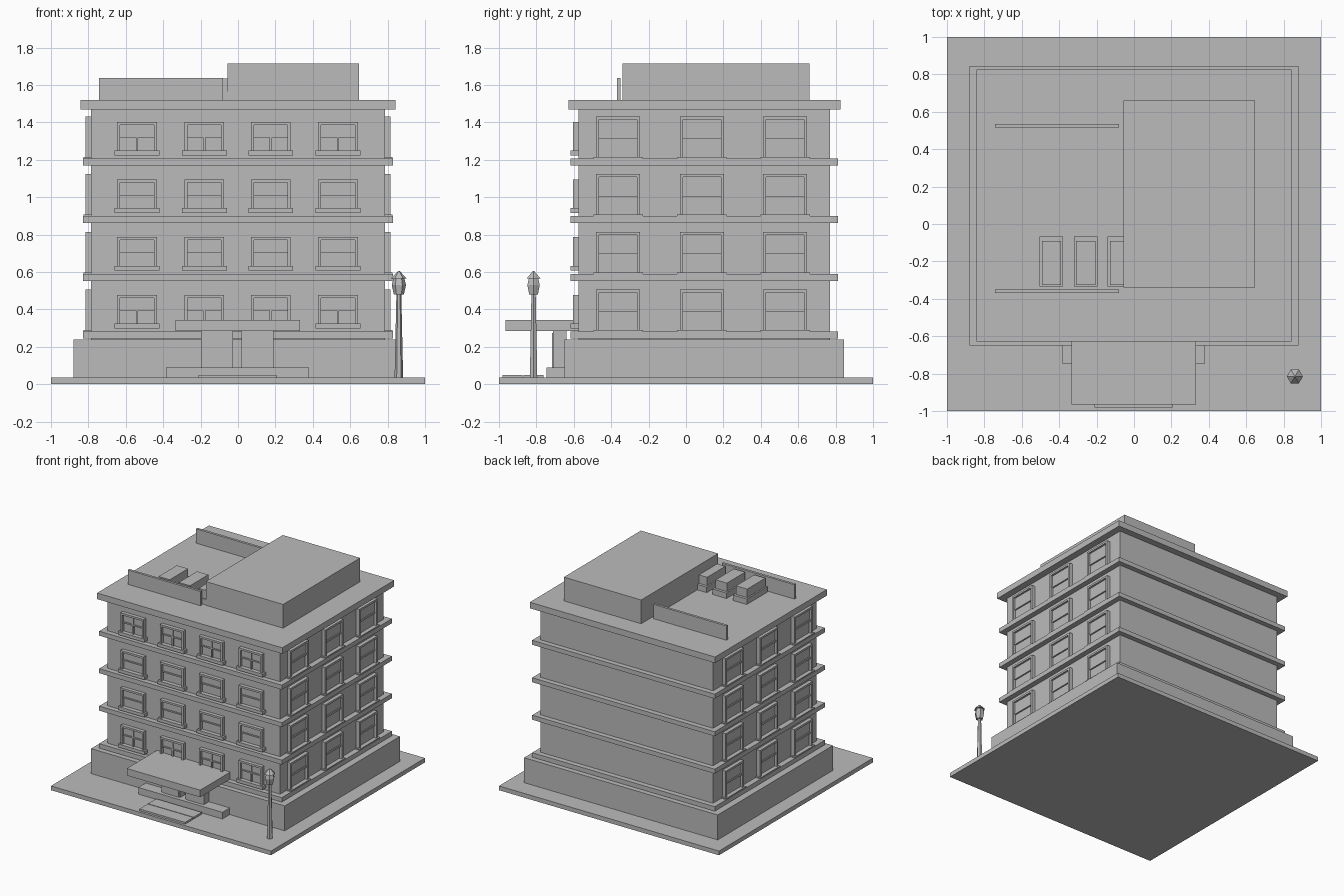
import bpy
from mathutils import Matrix, Vector

if "Cube" in bpy.data.objects:
    bpy.data.objects.remove(bpy.data.objects["Cube"], do_unlink=True)

stone = bpy.data.materials.new("plain_grey")
stone.use_nodes = True
GREY = (0.5, 0.5, 0.5, 1)
stone.diffuse_color = GREY
stone.node_tree.nodes["Principled BSDF"].inputs["Base Color"].default_value = GREY


def box(name, x, y, z, frame=None):
    """Box from (low, high) ranges, optionally placed by a matrix."""
    lo, hi = Vector((x[0], y[0], z[0])), Vector((x[1], y[1], z[1]))
    bpy.ops.mesh.primitive_cube_add(size=1)
    ob = bpy.context.object
    ob.name = name
    ob.data.transform(Matrix.Translation((lo + hi) / 2) @ Matrix.Diagonal((*(hi - lo), 1)))
    if frame:
        ob.data.transform(frame)
    ob.data.materials.append(stone)
    return ob


def hexagon(name, r1, r2, z1, z2):
    """Six-sided tapered piece of the street lamp."""
    bpy.ops.mesh.primitive_cone_add(vertices=6, radius1=r1, radius2=r2, depth=z2 - z1,
                                    location=(0.86, -0.815, (z1 + z2) / 2),
                                    rotation=(0, 0, 0.5236))
    ob = bpy.context.object
    ob.name = name
    ob.data.materials.append(stone)


def window(name, frame, w, h, sill, cross):
    """Window centred on local x, standing on z = 0, facing local -y."""
    t, half = 0.016, w / 2
    parts = [
        ("jamb_a", (-half, t - half), (-0.03, 0.01), (0, h)),
        ("jamb_b", (half - t, half), (-0.03, 0.01), (0, h)),
        ("head", (t - half, half - t), (-0.03, 0.01), (h - t, h)),
        ("pane", (t - half, half - t), (-0.008, 0.01), (0, h - t)),
        ("upper_sash", (t - half, half - t), (-0.014, 0), (h * 0.5, h - t)),
        ("rail", (t - half, half - t), (-0.02, 0), (h * 0.45, h * 0.52)),
        ("sill", (-half - 0.014, half + 0.014), (-0.042, 0.01), (-sill, 0)),
    ]
    if cross:
        parts.append(("mullion", (-0.006, 0.006), (-0.02, 0), (0, h - t)))
    for part, x, y, z in parts:
        box(name + "_" + part, x, y, z, frame)


# Ground, plinth, walls and cornice
box("ground_slab", (-1, 1), (-1, 1), (0, 0.035))
box("plinth", (-0.88, 0.88), (-0.65, 0.845), (0.03, 0.24))
box("walls", (-0.785, 0.785), (-0.575, 0.77), (0.2, 1.48))
box("cornice", (-0.842, 0.842), (-0.627, 0.825), (1.47, 1.52))

# Floors: ledge and windows on the front and both sides
for floor in range(4):
    up = floor * 0.308
    box("floor_ledge", (-0.83, 0.83), (-0.617, 0.812), (0.245 + up, 0.282 + up))
    for x in (-0.54, -0.18, 0.175, 0.535):
        place = Matrix.Translation((x, -0.575, 0.325 + up))
        window("front_window", place, 0.212, 0.153, 0.026, floor in (0, 3))
    for y in (-0.363, 0.085, 0.53):
        for side, angle in ((1, 1.5708), (-1, -1.5708)):
            place = (Matrix.Translation((side * 0.785, y, 0.29 + up))
                     @ Matrix.Rotation(angle, 4, "Z"))
            window("side_window", place, 0.236, 0.217, 0.02, False)

# Entrance
box("canopy", (-0.335, 0.332), (-0.965, -0.57), (0.285, 0.343))
box("porch_step", (-0.385, 0.38), (-0.745, -0.64), (0.03, 0.09))
for y in (-0.98, -0.868):
    box("path_slab", (-0.21, 0.205), (y, y + 0.106), (0.03, 0.05))
for x in (-0.112, 0.105):
    box("door_frame", (x - 0.085, x + 0.085), (-0.712, -0.64), (0.085, 0.287))
    box("door_leaf", (x - 0.073, x + 0.073), (-0.716, -0.7), (0.09, 0.275))

# Roof structures
box("penthouse", (-0.055, 0.648), (-0.34, 0.66), (1.51, 1.715))
for y in (-0.37, 0.515):
    box("parapet", (-0.742, -0.08), (y, y + 0.02), (1.51, 1.638))
for x in (-0.442, -0.258, -0.078):
    box("vent_base", (x - 0.063, x + 0.063), (-0.335, -0.068), (1.51, 1.565))
    box("vent_unit", (x - 0.051, x + 0.051), (-0.327, -0.09), (1.56, 1.635))

# Street lamp
hexagon("lamp_post", 0.023, 0.013, 0.03, 0.49)
hexagon("lamp_lower", 0.027, 0.038, 0.48, 0.53)
hexagon("lamp_upper", 0.038, 0.028, 0.53, 0.57)
hexagon("lamp_cap", 0.043, 0.004, 0.565, 0.605)
